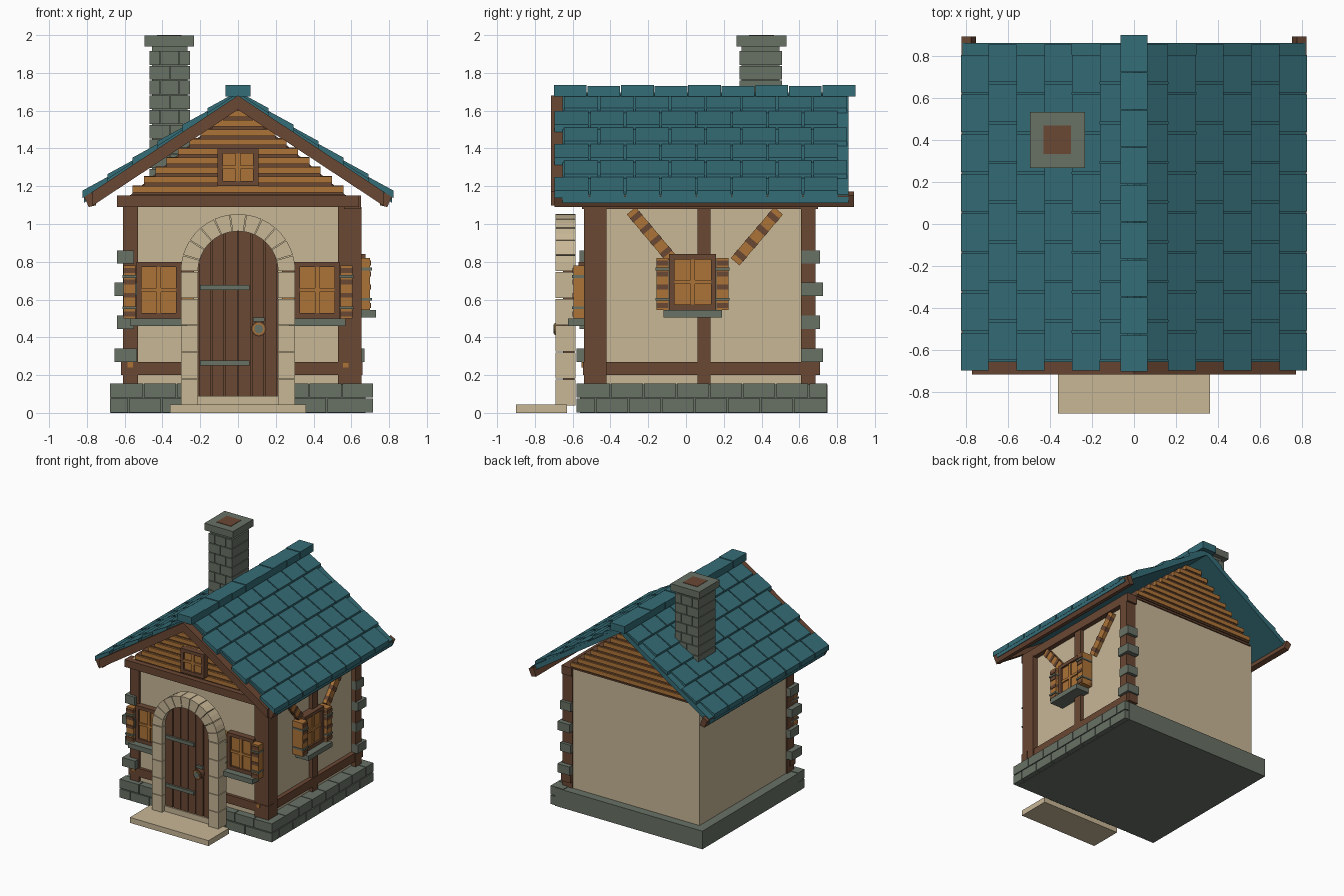
import bpy, bmesh, math

if "Cube" in bpy.data.objects:
    bpy.data.objects.remove(bpy.data.objects["Cube"])

def mat(name, r, g, b):
    m = bpy.data.materials.new(name)
    lin = lambda c: ((c / 255 + 0.055) / 1.055) ** 2.4 if c > 10 else c / 255 / 12.92
    m.diffuse_color = (lin(r), lin(g), lin(b), 1)
    m.use_nodes = True
    m.node_tree.nodes["Principled BSDF"].inputs["Base Color"].default_value = m.diffuse_color
    return m

CREAM = mat("cream plaster", 200, 183, 150)
TEAL = mat("teal shingle", 53, 109, 119)
BROWN = mat("brown timber", 106, 71, 51)
ORANGE = mat("orange wood", 172, 115, 56)
GREY = mat("grey stone", 104, 113, 101)

def prism(bm, pts, axis, a, b):
    """Extrude a 2D outline (x,z), (y,z) or (x,y) along y, x or z."""
    f = {'y': lambda p, t: (p[0], t, p[1]), 'x': lambda p, t: (t, p[0], p[1]),
         'z': lambda p, t: (p[0], p[1], t)}[axis]
    lo = [bm.verts.new(f(p, a)) for p in pts]
    hi = [bm.verts.new(f(p, b)) for p in pts]
    bm.faces.new(lo)
    bm.faces.new(hi[::-1])
    n = len(pts)
    for i in range(n):
        bm.faces.new((lo[i], hi[i], hi[(i + 1) % n], lo[(i + 1) % n]))

def part(name, material, prisms):
    bm = bmesh.new()
    for p in prisms:
        prism(bm, *p)
    bmesh.ops.recalc_face_normals(bm, faces=bm.faces)
    me = bpy.data.meshes.new(name)
    bm.to_mesh(me)
    bm.free()
    me.materials.append(material)
    bpy.context.collection.objects.link(bpy.data.objects.new(name, me))

def box(x0, x1, y0, y1, z0, z1):
    return ([(x0, z0), (x1, z0), (x1, z1), (x0, z1)], 'y', y0, y1)

def bar(p, q, w, axis, a, b):
    """Straight plank of width w from p to q in a wall plane."""
    dx, dz = q[0] - p[0], q[1] - p[1]
    l = math.hypot(dx, dz)
    nx, nz = -dz / l * w / 2, dx / l * w / 2
    return ([(p[0] + nx, p[1] + nz), (q[0] + nx, q[1] + nz),
             (q[0] - nx, q[1] - nz), (p[0] - nx, p[1] - nz)], axis, a, b)

# Walls and foundation
part("walls", CREAM, [box(-0.6, 0.61, -0.52, 0.68, 0.15, 1.15)])
part("foundation", GREY, [box(-0.675, 0.675, -0.56, 0.75, 0, 0.15)])
bricks = []
for r, (z0, z1) in enumerate([(0.003, 0.075), (0.082, 0.155)]):
    for side, lo, hi in (('f', -0.68, 0.715), ('r', -0.58, 0.75)):
        cuts = [lo] + [lo + 0.1 + 0.08 * r + 0.175 * i for i in range(9)]
        cuts = [c for c in cuts if c < hi - 0.05] + [hi]
        for a, b in zip(cuts, cuts[1:]):
            a, b = a + 0.003, b - 0.003
            bricks.append(box(a, b, -0.58, -0.5, z0, z1) if side == 'f'
                          else box(0.6, 0.715, a, b, z0, z1))
part("foundation_bricks", GREY, bricks)
part("door_step", CREAM, [box(-0.36, 0.36, -0.9, -0.63, 0, 0.045)])

# Timber frame
part("timber_frame", BROWN, [
    box(-0.61, -0.53, -0.54, -0.45, 0.15, 1.09), box(0.53, 0.655, -0.54, -0.42, 0.15, 1.09),
    box(0.56, 0.65, 0.61, 0.685, 0.15, 1.09), box(0.58, 0.64, 0.06, 0.13, 0.15, 1.1),
    box(-0.62, 0.66, -0.545, -0.48, 0.2, 0.27), box(0.56, 0.645, -0.54, 0.71, 0.2, 0.27),
    box(-0.64, 0.64, -0.57, -0.48, 1.09, 1.15), box(0.56, 0.65, -0.55, 0.7, 1.08, 1.15)])
part("frame_pegs", ORANGE, [box(s - 0.014, s + 0.014, -0.552, -0.5, 0.24, 0.27) for s in (-0.57, 0.57)])
quoins = []
for i, z in enumerate((0.27, 0.445, 0.62, 0.79)):
    e = 0.015 * (1 - i % 2)
    quoins.append(box(-0.64 - e, -0.55 + e, -0.565 - e, -0.45, z, z + 0.07))
    quoins.append(box(0.56, 0.655 + e, 0.61, 0.71 + e, z, z + 0.07))
part("corner_stones", GREY, quoins)
ends = [((-0.29, 1.07), (-0.08, 0.82)), ((0.49, 1.07), (0.26, 0.80))]
part("braces", ORANGE, [bar(p, q, 0.06, 'x', 0.6, 0.64) for p, q in ends])
bands = []
for p, q in ends:
    mix = lambda t: (p[0] + (q[0] - p[0]) * t, p[1] + (q[1] - p[1]) * t)
    for k in range(4):
        bands.append(bar(mix(0.08 + k * 0.25), mix(0.17 + k * 0.25), 0.063, 'x', 0.605, 0.643))
part("brace_bands", BROWN, bands)

# Gables: brown core with stepped orange boards front and back
gw = lambda z: 0.57 - (z - 1.157) * 1.2
part("gable_core", BROWN, [([(-0.585, 1.14), (0.585, 1.14), (0.03, 1.61), (-0.03, 1.61)], 'y', -0.52, 0.69)])
boards, backing = [], []
for i in range(9):
    z = 1.155 + i * 0.05
    w = gw(z + 0.012)
    backing.append(box(-w, w, -0.535, 0.7, z, z + 0.05))
    for y0, y1 in ((-0.55, -0.52), (0.68, 0.71)):
        boards.append(box(-w, w, y0, y1, z + 0.012, z + 0.046))
part("gable_battens", BROWN, backing)
part("gable_boards", ORANGE, boards)

# Windows with frame, panes, shutters and sill, on the front or right wall
def wbox(face, u0, u1, o0, o1, z0, z1):
    if face == 'f':
        return box(u0, u1, -0.52 - o1, -0.52 - o0, z0, z1)
    return box(0.61 + o0, 0.61 + o1, u0, u1, z0, z1)

def window(name, face, c, z0, z1, w, off=0.0, shutters=True):
    W = lambda a, b, o, p, q: wbox(face, c + a, c + b, off - 0.02, off + o, p, q)
    m, fr = (z0 + z1) / 2, 0.028
    part(name + "_frame", BROWN, [
        W(-w, -w + fr, 0.05, z0, z1), W(w - fr, w, 0.05, z0, z1), W(-w, w, 0.05, z1 - fr, z1),
        W(-w, w, 0.05, z0, z0 + fr), W(-w, w, 0.025, z0, z1)])
    h = (w - fr)
    panes = [W(a, b, 0.034, p, q) for a, b in ((-h, -0.008), (0.008, h))
             for p, q in ((z0 + fr, m - 0.008), (m + 0.008, z1 - fr))]
    part(name + "_panes", ORANGE, panes)
    part(name + "_mullions", ORANGE, [W(-0.012, 0.012, 0.045, z0 + fr, z1 - fr), W(-h, h, 0.045, m - 0.01, m + 0.01)])
    if not shutters:
        return
    sides = ((-w - 0.066, -w - 0.002), (w + 0.002, w + 0.066))
    part(name + "_shutters", ORANGE, [W(a, b, 0.075, z0, z1 - 0.02) for a, b in sides])
    part(name + "_shutter_bands", BROWN, [W(a, b, 0.08, z, z + 0.026) for a, b in sides
                                          for z in (z0 + 0.01, m - 0.04, m + 0.03, z1 - 0.06)])
    part(name + "_hinges", GREY, [W(a - 0.005, b + 0.005, 0.084, z, z + 0.014) for a, b in sides
                                  for z in (z0 + 0.05, z1 - 0.085)])
    part(name + "_sill", GREY, [W(-w - 0.03, w + 0.03, 0.105, z0 - 0.04, z0)])

window("left_window", 'f', -0.42, 0.5, 0.8, 0.12)
window("right_window", 'f', 0.42, 0.5, 0.8, 0.12)
window("side_window", 'r', 0.035, 0.545, 0.84, 0.125, 0.015)
window("gable_window", 'f', 0, 1.2, 1.4, 0.108, 0.03, False)

# Stone door surround: pillars and wedge-shaped arch stones
R0, R1, ZC = 0.212, 0.303, 0.75
stones = []
for s in (-1, 1):
    for i in range(5):
        z = 0.04 + i * 0.142
        x0, x1 = sorted((s * R0, s * R1))
        stones.append(box(x0, x1, -0.69, -0.585, z, z + 0.138))
for i in range(11):
    a, b = math.pi * i / 11 + 0.008, math.pi * (i + 1) / 11 - 0.008
    mid = (a + b) / 2
    P = lambda r, t: (r * math.cos(t), ZC + r * math.sin(t))
    stones.append(([P(R0, a), P(R1, a), P(R1, mid), P(R1, b), P(R0, b), P(R0, mid)], 'y', -0.69, -0.585))
part("door_arch", CREAM, stones)
part("door_threshold", CREAM, [box(-0.215, 0.215, -0.66, -0.585, 0.04, 0.09)])

# Arched plank door with hinges and ring handle
arc = lambda x: ZC + math.sqrt(max(0, 0.213 ** 2 - x * x))
planks = []
for i in range(6):
    x0 = -0.21 + i * 0.07 + 0.003
    xs = [x0 + 0.064 * k / 3 for k in range(4)]
    planks.append(([(xs[0], 0.09), (xs[3], 0.09)] + [(x, arc(x)) for x in xs[::-1]], 'y', -0.65, -0.6))
rim = [(0.213 * math.cos(math.pi * k / 16), ZC + 0.213 * math.sin(math.pi * k / 16)) for k in range(17)]
planks.append(([(-0.213, 0.09), (0.213, 0.09)] + rim, 'y', -0.635, -0.59))
part("door_planks", BROWN, planks)
part("door_hinges", GREY, [box(-0.2, 0.06, -0.665, -0.64, z, z + 0.028) for z in (0.25, 0.65)])
circle = lambda r: [(0.11 + r * math.cos(math.tau * k / 16), 0.445 + r * math.sin(math.tau * k / 16)) for k in range(16)]
part("handle_plate", BROWN, [(circle(0.04), 'y', -0.69, -0.64)])
part("handle_ring", ORANGE, [(circle(0.032), 'y', -0.696, -0.66)])
part("handle_knob", GREY, [(circle(0.024), 'y', -0.702, -0.66), box(0.08, 0.14, -0.665, -0.64, 0.485, 0.505)])

# Roof slabs, shingles, barge boards and eave boards
K = 0.66
slabs, tiles, barge, eaves = [], [], [], []
for s in (-1, 1):
    line = lambda x, c: (s * x, c - K * x)
    slabs.append(([line(0, 1.695), line(0.815, 1.695), line(0.815, 1.65), line(0, 1.65)], 'y', -0.655, 0.86))
    for r in range(6):
        x0, x1 = 0.03 + r * 0.132, 0.03 + (r + 1) * 0.132
        y = -0.70 if r % 2 else -0.65
        for t in range(8):
            a = y + t * 0.1885
            tiles.append(([line(x0, 1.705), line(x1, 1.72), line(x1, 1.68), line(x0, 1.68)], 'y', a + 0.005, a + 0.1835))
    barge.append(([line(0, 1.68), line(0.77, 1.68), line(0.77, 1.605), line(0, 1.605)], 'y', -0.715, -0.655))
    eaves.append(([(s * 0.75, 1.10), (s * 0.79, 1.09), (s * 0.818, 1.15), (s * 0.775, 1.172)], 'y', -0.695, 0.89))
part("roof_slabs", TEAL, slabs)
part("roof_shingles", TEAL, tiles)
part("barge_boards", BROWN, barge)
part("eave_boards", BROWN, eaves)
part("ridge_tiles", TEAL, [box(-0.065, 0.065, -0.7 + i * 0.1778, -0.7 + i * 0.1778 + 0.174,
                               1.675, 1.735 - 0.004 * (i % 2)) for i in range(9)])

# Chimney: alternating brick courses around a core, cap and flue
courses = []
for i in range(9):
    z = 1.92 - (i + 1) * 0.078
    for a, b in ([(0, 0.5), (0.5, 1)] if i % 2 else [(0, 0.27), (0.27, 0.73), (0.73, 1)]):
        courses.append(box(-0.47 + 0.218 * a + 0.002, -0.47 + 0.218 * b - 0.002, 0.282, 0.508, z, z + 0.073))
part("chimney_bricks", GREY, courses)
part("chimney_core", GREY, [box(-0.455, -0.267, 0.295, 0.495, 1.2, 1.95)])
part("chimney_cap", GREY, [box(-0.495, -0.233, 0.267, 0.533, 1.94, 1.997)])
part("chimney_flue", BROWN, [box(-0.43, -0.298, 0.333, 0.467, 1.95, 2.0)])
